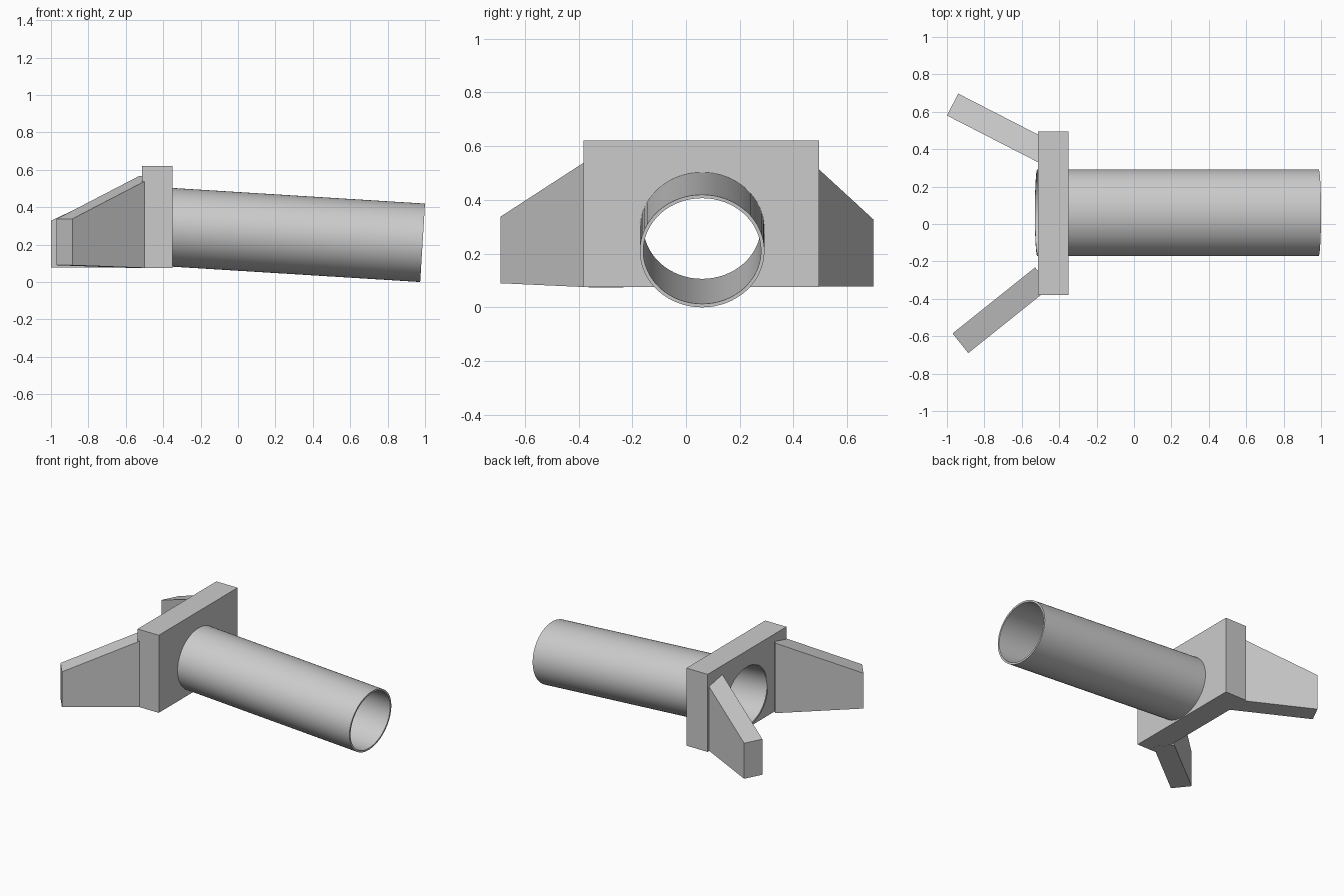
import bpy, bmesh, math
from mathutils import Vector, Matrix

default = bpy.data.objects.get("Cube")
if default:
    bpy.data.objects.remove(default, do_unlink=True)

grey = bpy.data.materials.new("light grey")
grey.use_nodes = True
colour = (0.6, 0.6, 0.6, 1)
grey.diffuse_color = colour
grey.node_tree.nodes["Principled BSDF"].inputs["Base Color"].default_value = colour


def add_object(name, bm):
    bmesh.ops.recalc_face_normals(bm, faces=bm.faces[:])
    mesh = bpy.data.meshes.new(name)
    bm.to_mesh(mesh)
    bm.free()
    mesh.materials.append(grey)
    obj = bpy.data.objects.new(name, mesh)
    bpy.context.collection.objects.link(obj)
    return obj


# Tilted tube axis and its slightly oval section
SIDES = 64
TAIL = Vector((-0.517, 0.06, 0.303))
MOUTH = Vector((0.987, 0.06, 0.21))
AXIS = (MOUTH - TAIL).normalized()
SIDE = Vector((0, 1, 0))
UP = AXIS.cross(SIDE)
RY, RZ, WALL = 0.232, 0.21, 0.013


def ring(bm, centre, inset):
    return [bm.verts.new(centre + SIDE * (RY - inset) * math.cos(a) + UP * (RZ - inset) * math.sin(a))
            for a in (2 * math.pi * i / SIDES for i in range(SIDES))]


def bridge(bm, a, b):
    for i in range(SIDES):
        j = (i + 1) % SIDES
        bm.faces.new((a[i], a[j], b[j], b[i]))


# Open tube with a thin wall
bm = bmesh.new()
loops = [ring(bm, TAIL, 0), ring(bm, MOUTH, 0), ring(bm, MOUTH, WALL), ring(bm, TAIL, WALL)]
for k in range(4):
    bridge(bm, loops[k], loops[(k + 1) % 4])
tube = add_object("tube", bm)

# Mounting plate, bored where the tube passes through
bm = bmesh.new()
bmesh.ops.create_cube(bm, size=1, matrix=Matrix.Translation((-0.432, 0.057, 0.348))
                      @ Matrix.Diagonal((0.165, 0.875, 0.545, 1)))
plate = add_object("mounting_plate", bm)

bm = bmesh.new()
ends = [ring(bm, TAIL - AXIS * 0.2, WALL / 2), ring(bm, TAIL + AXIS * 0.5, WALL / 2)]
bridge(bm, *ends)
for loop in ends:
    bm.faces.new(loop)
cutter = add_object("bore_cutter", bm)
cutter.hide_render = True
bore = plate.modifiers.new("bore", 'BOOLEAN')
bore.operation = 'DIFFERENCE'
bore.solver = 'EXACT'
bore.object = cutter
bpy.context.view_layer.objects.active = plate
bpy.ops.object.modifier_apply(modifier=bore.name)
bpy.data.objects.remove(cutter, do_unlink=True)


# Tapered arms splayed out behind the plate
def add_arm(name, tip_inner, tip_outer, length, tip_z, root_z):
    inner, outer = Vector((*tip_inner, 0)), Vector((*tip_outer, 0))
    along = (outer - inner).cross(Vector((0, 0, 1))).normalized()
    if along.x < 0:
        along.negate()
    profile = [(0, tip_z[0]), (length, root_z[0]), (length, root_z[1]), (0, tip_z[1])]
    bm = bmesh.new()
    sides = [[bm.verts.new(base + along * d + Vector((0, 0, z))) for d, z in profile]
             for base in (inner, outer)]
    for side in sides:
        bm.faces.new(side)
    for i in range(4):
        j = (i + 1) % 4
        bm.faces.new((sides[0][i], sides[0][j], sides[1][j], sides[1][i]))
    return add_object(name, bm)


add_arm("back_arm", (-1.0, 0.58), (-0.94, 0.697), 0.565, (0.078, 0.328), (0.078, 0.565))
add_arm("front_arm", (-0.97, -0.585), (-0.886, -0.69), 0.565, (0.09, 0.338), (0.074, 0.567))

# Smooth the round walls, keep crisp edges
for obj in (tube, plate):
    bpy.ops.object.select_all(action='DESELECT')
    obj.select_set(True)
    bpy.context.view_layer.objects.active = obj
    bpy.ops.object.shade_smooth_by_angle(angle=math.radians(30))
